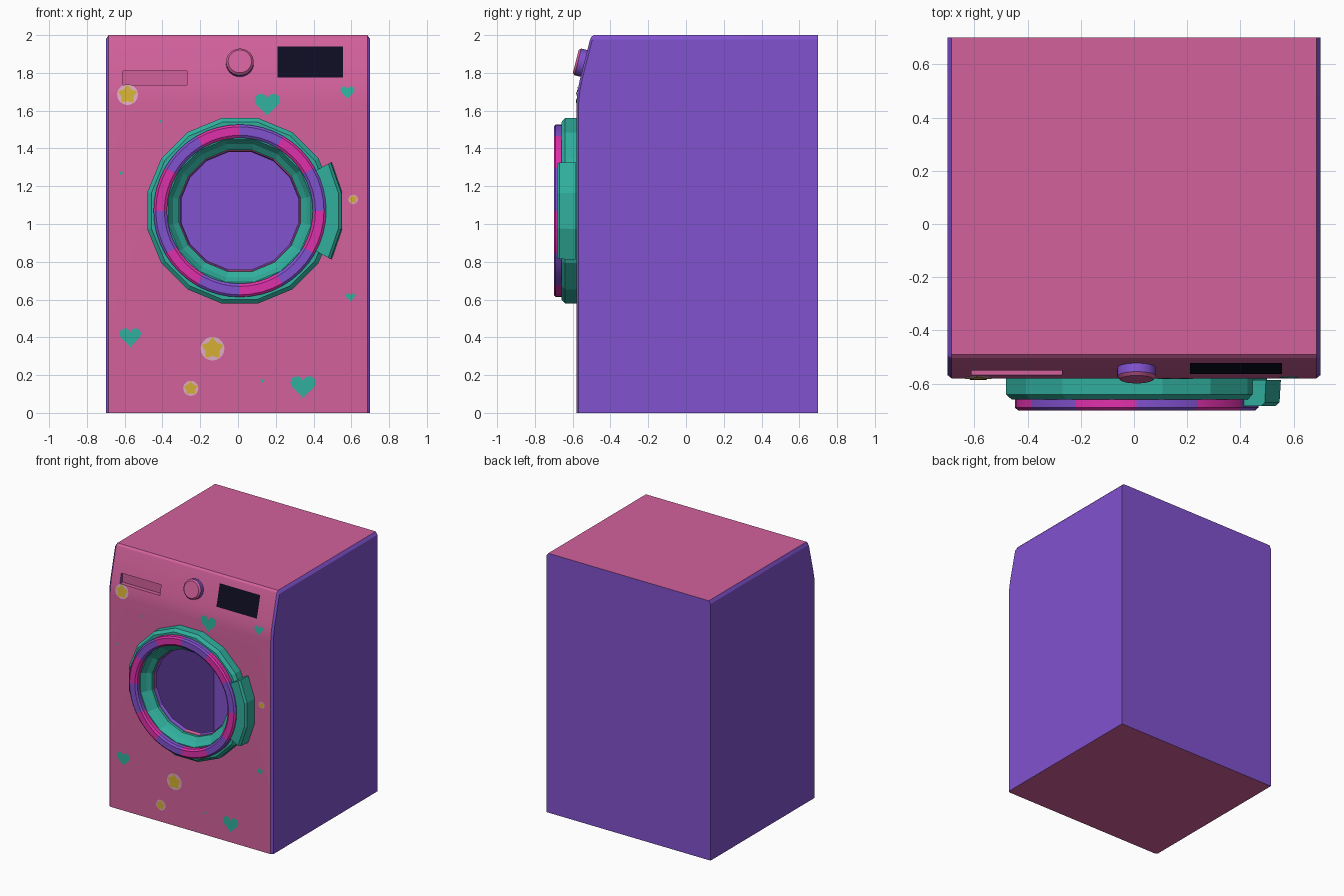
import bpy, bmesh
from math import sin, cos, pi, radians, tau

if "Cube" in bpy.data.objects:
    bpy.data.objects.remove(bpy.data.objects["Cube"])


def material(name, r, g, b):
    m = bpy.data.materials.new(name)
    m.use_nodes = True
    m.diffuse_color = (r, g, b, 1)
    m.node_tree.nodes["Principled BSDF"].inputs["Base Color"].default_value = (r, g, b, 1)
    m.node_tree.nodes["Principled BSDF"].inputs["Roughness"].default_value = 0.6
    return m


PINK = material("pink", 0.65, 0.12, 0.33)
PURPLE = material("purple", 0.22, 0.084, 0.62)
TEAL = material("teal", 0.03, 0.43, 0.34)
MAGENTA = material("magenta", 0.74, 0.03, 0.41)
YELLOW = material("yellow", 0.66, 0.43, 0.035)
PALE = material("pale pink", 0.72, 0.42, 0.52)
NAVY = material("dark navy", 0.004, 0.004, 0.015)

CX, CZ = 0.01, 1.07  # door centre


def build(name, verts, faces, mats, rule=None, smooth=None):
    """Make an object; rule(face) picks the material slot."""
    bm = bmesh.new()
    vs = [bm.verts.new(v) for v in verts]
    for f in faces:
        bm.faces.new([vs[i] for i in f])
    bmesh.ops.recalc_face_normals(bm, faces=bm.faces)
    me = bpy.data.meshes.new(name)
    bm.to_mesh(me)
    bm.free()
    ob = bpy.data.objects.new(name, me)
    bpy.context.collection.objects.link(ob)
    for m in mats:
        me.materials.append(m)
    if rule:
        for p in me.polygons:
            p.material_index = rule(p)
    if smooth:
        activate(ob)
        bpy.ops.object.shade_smooth_by_angle(angle=radians(smooth))
    return ob


def activate(ob):
    bpy.ops.object.select_all(action='DESELECT')
    ob.select_set(True)
    bpy.context.view_layer.objects.active = ob


def loft(name, sections, mats, **kw):
    """Join matching closed sections and cap both ends."""
    n = len(sections[0])
    verts = [v for s in sections for v in s]
    faces = [(k * n + i, k * n + (i + 1) % n, (k + 1) * n + (i + 1) % n, (k + 1) * n + i)
             for k in range(len(sections) - 1) for i in range(n)]
    faces += [range(n), range(len(verts) - n, len(verts))]
    return build(name, verts, faces, mats, **kw)


def lathe(name, profile, sides, mats, turn=0.0, closed=True, **kw):
    """Spin (radius, y) points around the y axis."""
    n = len(profile)
    verts = [(r * cos(a), y, r * sin(a)) for a in
             [tau * (i + turn) / sides for i in range(sides)] for r, y in profile]
    faces = []
    for i in range(sides):
        j = (i + 1) % sides
        for k in range(n if closed else n - 1):
            m = (k + 1) % n
            faces.append((i * n + k, i * n + m, j * n + m, j * n + k))
    if not closed:
        faces += [[i * n + e for i in range(sides)] for e in (0, n - 1)]
    return build(name, verts, faces, mats, **kw)


def box(name, x0, x1, y0, y1, z0, z1):
    return loft(name, [[(x, y0, z0), (x, y1, z0), (x, y1, z1), (x, y0, z1)] for x in (x0, x1)], [])


# Cabinet: curved front profile lofted across the width, with chamfered sides
front = [(-0.58, 0), (-0.58, 1.64), (-0.575, 1.70), (-0.563, 1.76),
         (-0.51, 1.97), (-0.503, 1.988), (-0.49, 2.0)]
outer = front + [(0.70, 2.0), (0.70, 0)]
inner = [(y + 0.012 if y < 0 else y, min(z, 1.978)) for y, z in outer]
inner[5] = (-0.494, 1.974)
cabinet = loft("cabinet", [[(x, y, z) for y, z in prof] for x, prof in
                           ((-0.70, inner), (-0.685, outer), (0.685, outer), (0.70, inner))],
               [PINK, PURPLE])

# Hollow drum space, porthole and drawer recess
porthole = lathe("porthole_cutter", [(0.345, -0.65), (0.30, -0.50)], 16, [], turn=0.5, closed=False)
porthole.location = (CX, 0, CZ)
cutters = [box("lower_space_cutter", -0.68, 0.68, -0.555, 0.68, 0.02, 1.70),
           box("upper_space_cutter", -0.68, 0.68, -0.47, 0.68, 1.60, 1.98),
           porthole,
           box("drawer_cutter", -0.61, -0.27, -0.7, -0.535, 1.735, 1.81)]
for c in cutters:
    c.hide_render = True
    activate(cabinet)
    mod = cabinet.modifiers.new("cut", 'BOOLEAN')
    mod.operation, mod.solver, mod.object = 'DIFFERENCE', 'EXACT', c
    bpy.ops.object.modifier_apply(modifier=mod.name)
    bpy.data.objects.remove(c)
for p in cabinet.data.polygons:
    p.material_index = int(abs(p.normal.x) > 0.3 or abs(p.normal.y) > 0.5 and p.center.y > 0.5)
bpy.ops.object.shade_smooth_by_angle(angle=radians(20))

# Door frame with a funnel-shaped inside
frame = lathe("door_frame", [(0.50, -0.57), (0.50, -0.64), (0.478, -0.66), (0.385, -0.66),
                             (0.36, -0.625), (0.328, -0.60), (0.328, -0.57)],
              16, [TEAL], turn=0.5)
frame.location = (CX, 0, CZ)


# Trim ring in twelve alternating colours
def stripe(p):
    from_side = [i for i in range(12)
                 if p.center.x * cos(tau * (i + .5) / 12) + p.center.z * sin(tau * (i + .5) / 12)
                 > cos(pi / 12) * (p.center.x ** 2 + p.center.z ** 2) ** 0.5 - 1e-6]
    return from_side[0] % 2


ring = lathe("door_trim_ring", [(0.457, -0.655), (0.457, -0.69), (0.445, -0.70), (0.40, -0.70),
                                (0.386, -0.69), (0.386, -0.655)],
             48, [PURPLE, MAGENTA], rule=stripe, smooth=30)
ring.location = (CX, 0, CZ)

# Door handle: curved grip on the right-hand rim
arc = [radians(a) for a in (-28, -10, 10, 28)]


def grip(y, r0, r1):
    pts = [(r1, a) for a in arc] + [(r0, a) for a in reversed(arc)]
    return [(CX + r * cos(a), y, CZ + r * sin(a)) for r, a in pts]


handle = loft("door_handle", [grip(-0.585, 0.45, 0.55), grip(-0.67, 0.45, 0.545),
                              grip(-0.683, 0.455, 0.53)], [TEAL])

# Program knob, tilted with the panel
knob = lathe("program_knob", [(0.073, 0.01), (0.073, -0.033), (0.062, -0.045)], 32,
             [PURPLE, PINK], closed=False, rule=lambda p: int(p.normal.y < -0.4), smooth=30)
knob.location = (CX, -0.54, 1.85)
knob.rotation_euler.x = radians(-14)


# Flat decorations that follow the front surface
def surface(z):
    for (y0, z0), (y1, z1) in zip(front, front[1:]):
        if z <= z1:
            return y0 + (y1 - y0) * (z - z0) / (z1 - z0)


def decal(name, pts, mat, gap=0.003):
    ob = build(name, [(x, surface(z) - gap, z) for x, z in pts], [range(len(pts))], [mat])
    if ob.data.polygons[0].normal.y > 0:
        ob.data.flip_normals()
    return ob


def heart(x, z, width):
    s = width / 32
    ts = [tau * i / 24 for i in range(24)]
    return [(x + s * 16 * sin(t) ** 3,
             z + s * (13 * cos(t) - 5 * cos(2 * t) - 2 * cos(3 * t) - cos(4 * t))) for t in ts]


def disc(x, z, r, n=20, dent=1.0):
    return [(x + r * (dent if i % 2 else 1) * sin(tau * i / n),
             z + r * (dent if i % 2 else 1) * cos(tau * i / n)) for i in range(n)]


decal("display_screen", [(0.21, 1.775), (0.555, 1.775), (0.555, 1.94), (0.21, 1.94)], NAVY, 0.004)

for x, z, w in [(0.155, 1.64, 0.135), (0.58, 1.70, 0.075), (-0.57, 0.405, 0.115),
                (0.345, 0.145, 0.135), (0.595, 0.615, 0.05), (-0.41, 1.545, 0.018),
                (-0.62, 1.27, 0.022), (0.13, 0.17, 0.022)]:
    decal("heart_decoration", heart(x, z, w), TEAL)

for x, z, r in [(-0.585, 1.685, 0.055), (-0.135, 0.34, 0.063), (-0.25, 0.13, 0.04),
                (0.61, 1.13, 0.025)]:
    decal("star_backing", disc(x, z, r), PALE)
    decal("star_decoration", disc(x, z, r * 0.95, 10, 0.65), YELLOW, 0.006)
